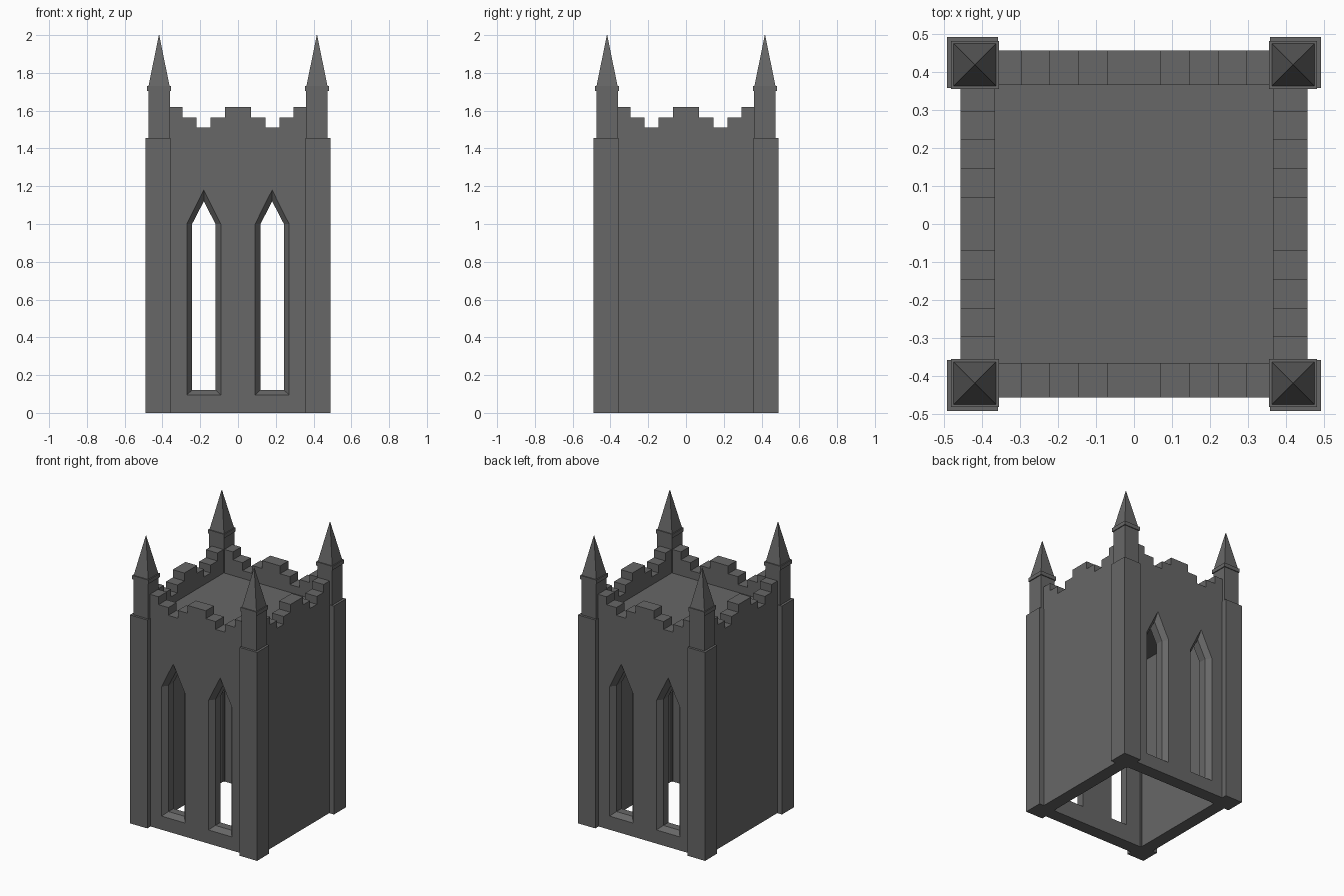
import bpy, bmesh, math
from mathutils import Matrix

if "Cube" in bpy.data.objects:
    bpy.data.objects.remove(bpy.data.objects["Cube"])

stone = bpy.data.materials.new("dark grey stone")
stone.diffuse_color = (0.135, 0.135, 0.135, 1)
stone.use_nodes = True
stone.node_tree.nodes["Principled BSDF"].inputs["Base Color"].default_value = stone.diffuse_color


def loft(name, rings):
    """Closed solid through matching rings of points."""
    bm = bmesh.new()
    vr = [[bm.verts.new(p) for p in ring] for ring in rings]
    n = len(vr[0])
    for a, b in zip(vr, vr[1:]):
        for i in range(n):
            j = (i + 1) % n
            bm.faces.new((a[i], a[j], b[j], b[i]))
    bm.faces.new(vr[0])
    bm.faces.new(vr[-1])
    bmesh.ops.remove_doubles(bm, verts=bm.verts, dist=1e-5)
    bmesh.ops.recalc_face_normals(bm, faces=bm.faces)
    me = bpy.data.meshes.new(name)
    bm.to_mesh(me)
    bm.free()
    ob = bpy.data.objects.new(name, me)
    bpy.context.collection.objects.link(ob)
    me.materials.append(stone)
    return ob


def box(name, x0, x1, y0, y1, z0, z1):
    return loft(name, [[(x0, y0, z), (x1, y0, z), (x1, y1, z), (x0, y1, z)] for z in (z0, z1)])


OUT, INN = 0.455, 0.365
SPLAY = 0.035

# stepped battlement outline of one wall, mirrored about its centre
half = [(0.07, 1.62), (0.07, 1.565), (0.146, 1.565), (0.146, 1.51), (0.22, 1.51),
        (0.22, 1.565), (0.295, 1.565), (0.295, 1.62), (0.37, 1.62), (0.37, 0)]
outline = half + [(-x, z) for x, z in reversed(half)]


def lancet(cx, y, t):
    """Pointed window outline; t=0 outer size, t=1 inner size."""
    w, bottom, apex = 0.09 - 0.028 * t, 0.095 + 0.026 * t, 1.18 - 0.06 * t
    return [(cx - w, y, bottom), (cx + w, y, bottom), (cx + w, y, 1.0),
            (cx, y, apex), (cx - w, y, 1.0)]


# four walls; windows in front and back only
for k, side in enumerate(("front", "right", "back", "left")):
    wall = loft(side + "_wall", [[(x, y, z) for x, z in outline] for y in (-OUT, -INN)])
    if k % 2 == 0:
        for cx in (-0.181, 0.181):
            cutter = loft("window_cutter", [lancet(cx, -OUT - SPLAY, -1),
                                            lancet(cx, -OUT + SPLAY, 1),
                                            lancet(cx, -INN + 0.05, 1)])
            cutter.hide_render = True
            mod = wall.modifiers.new("window", 'BOOLEAN')
            mod.operation = 'DIFFERENCE'
            mod.solver = 'EXACT'
            mod.object = cutter
            bpy.context.view_layer.objects.active = wall
            bpy.ops.object.modifier_apply(modifier=mod.name)
            bpy.data.objects.remove(cutter)
    wall.data.transform(Matrix.Rotation(k * math.pi / 2, 4, 'Z'))

# roof slab
box("roof", -0.37, 0.37, -0.37, 0.37, 1.365, 1.455)

# corner buttress, pinnacle shaft, collar and spire
for sx in (-1, 1):
    for sy in (-1, 1):
        def corner(name, a, b, z0, z1):
            box(name, sx * a, sx * b, sy * a, sy * b, z0, z1)
        corner("buttress", 0.357, 0.491, 0, 1.455)
        corner("pinnacle_shaft", 0.361, 0.475, 1.45, 1.705)
        corner("collar", 0.355, 0.481, 1.703, 1.73)
        a, b, c = 0.362, 0.474, 0.418
        base = [(sx * x, sy * y, 1.729) for x, y in ((a, a), (b, a), (b, b), (a, b))]
        tip = [(sx * (c + d), sy * (c + e), 2.0) for d, e in
               ((-.001, -.001), (.001, -.001), (.001, .001), (-.001, .001))]
        loft("spire", [base, tip])
